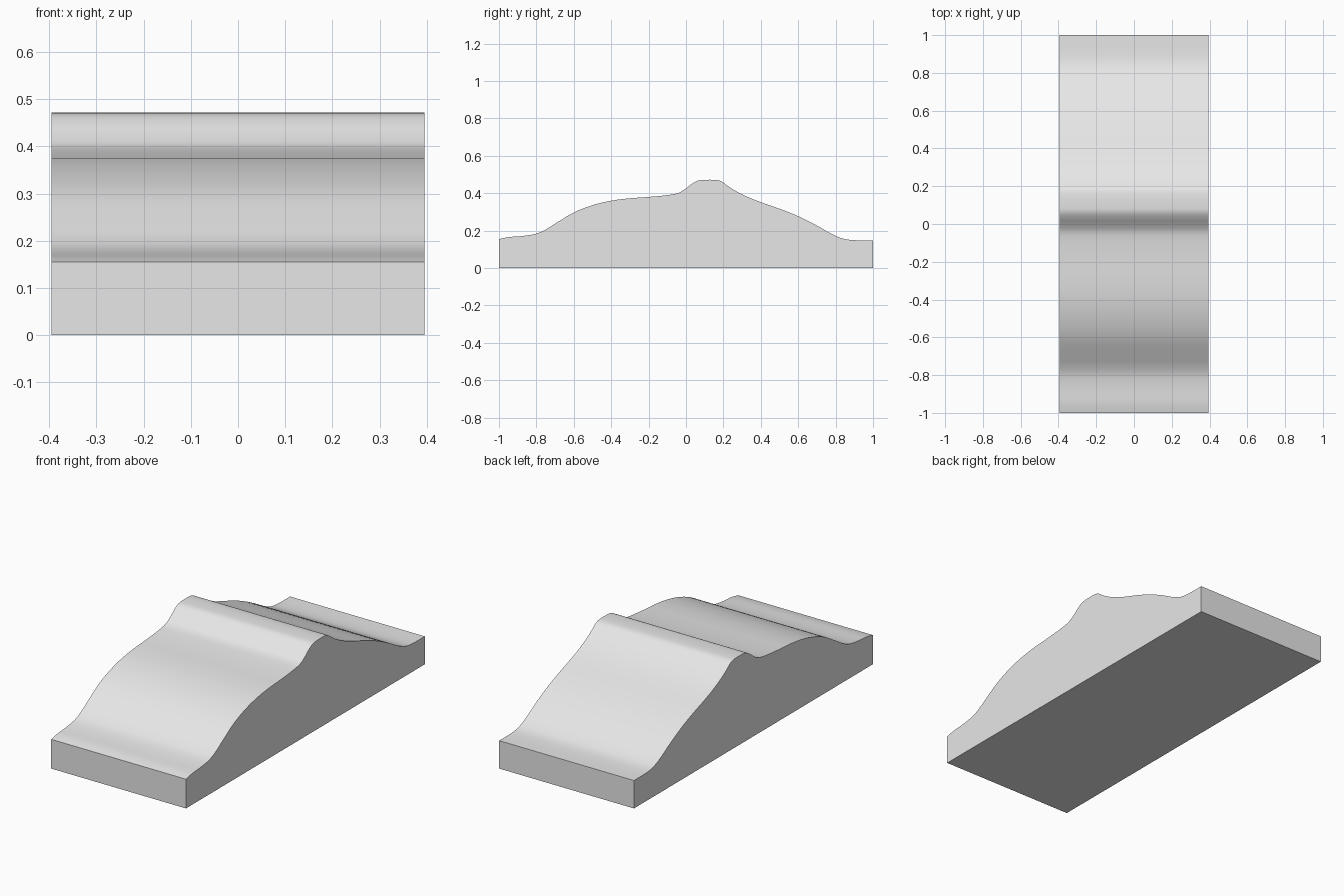
import bpy, bmesh
from mathutils import Vector

cube = bpy.data.objects.get("Cube")
if cube:
    bpy.data.objects.remove(cube, do_unlink=True)

HALF_WIDTH = 0.395
STEPS = 4

# Hill outline from front to back: (y, z)
OUTLINE = [(-1, .155), (-.95, .165), (-.87, .172), (-.8, .184), (-.75, .206),
           (-.7, .237), (-.6, .297), (-.5, .336), (-.4, .36), (-.3, .373),
           (-.2, .38), (-.1, .39), (-.04, .402), (0, .426), (.03, .449),
           (.06, .466), (.09, .471), (.16, .471), (.19, .463), (.225, .438),
           (.27, .41), (.33, .38), (.4, .352), (.5, .317), (.6, .277),
           (.7, .227), (.78, .182), (.84, .157), (.9, .149), (1, .148)]


def smooth_outline(points, steps):
    """Hermite curve through the points, as a height over y."""
    last = len(points) - 1
    slopes = []
    for i in range(last + 1):
        a, b = points[max(i - 1, 0)], points[min(i + 1, last)]
        slopes.append((b[1] - a[1]) / (b[0] - a[0]))
    result = []
    for i in range(last):
        (y0, z0), (y1, z1) = points[i], points[i + 1]
        h = y1 - y0
        for s in range(steps):
            t = s / steps
            blend = t * t * (3 - 2 * t)
            z = (z0 + (z1 - z0) * blend + h * slopes[i] * t * (1 - t) ** 2
                 - h * slopes[i + 1] * t * t * (1 - t))
            result.append((y0 + h * t, z))
    return result + [points[-1]]


# Closed side profile, extruded across the width
profile = [(-1, 0)] + smooth_outline(OUTLINE, STEPS) + [(1, 0)]
bm = bmesh.new()
side = bm.faces.new([bm.verts.new((-HALF_WIDTH, y, z)) for y, z in profile])
extruded = bmesh.ops.extrude_face_region(bm, geom=[side], use_keep_orig=True)
moved = [v for v in extruded["geom"] if isinstance(v, bmesh.types.BMVert)]
bmesh.ops.translate(bm, verts=moved, vec=Vector((2 * HALF_WIDTH, 0, 0)))
bmesh.ops.recalc_face_normals(bm, faces=bm.faces)

mesh = bpy.data.meshes.new("terrain_block")
bm.to_mesh(mesh)
bm.free()
block = bpy.data.objects.new("terrain_block", mesh)
bpy.context.collection.objects.link(block)

# Plain grey material
grey = bpy.data.materials.new("light_grey")
grey.use_nodes = True
color = (0.8, 0.8, 0.8, 1)
grey.diffuse_color = color
grey.node_tree.nodes["Principled BSDF"].inputs["Base Color"].default_value = color
mesh.materials.append(grey)

# Smooth rolling top, crisp block edges
bpy.ops.object.select_all(action="DESELECT")
block.select_set(True)
bpy.context.view_layer.objects.active = block
bpy.ops.object.shade_smooth_by_angle()
